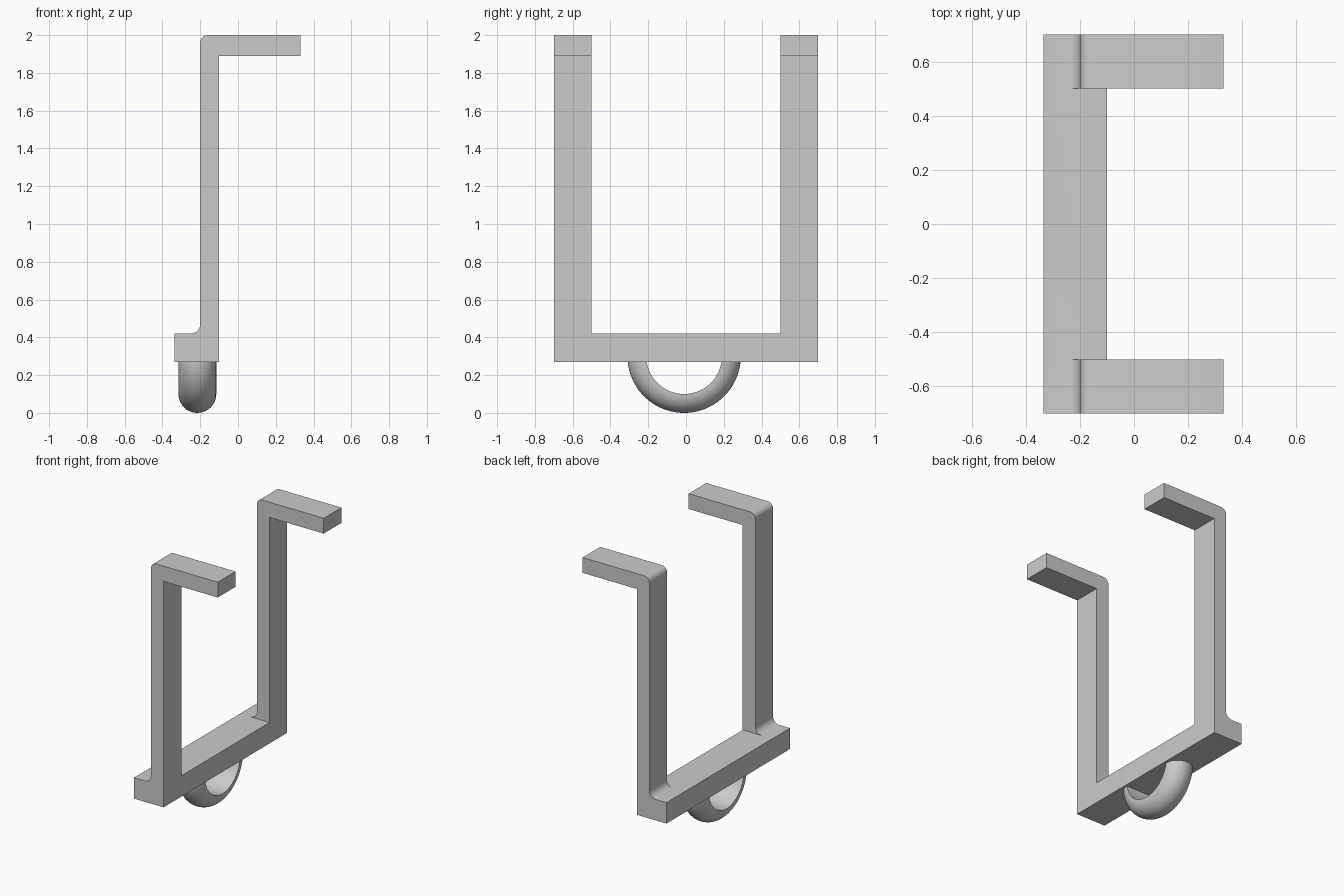
import bpy, bmesh
from math import sin, cos, pi, radians

if "Cube" in bpy.data.objects:
    bpy.data.objects.remove(bpy.data.objects["Cube"], do_unlink=True)

GREY = (0.6, 0.6, 0.6)
mat = bpy.data.materials.new("plain grey")
mat.use_nodes = True
mat.diffuse_color = (*GREY, 1)
mat.node_tree.nodes["Principled BSDF"].inputs["Base Color"].default_value = (*GREY, 1)


def make_object(name, bm):
    bmesh.ops.recalc_face_normals(bm, faces=bm.faces)
    mesh = bpy.data.meshes.new(name)
    bm.to_mesh(mesh)
    bm.free()
    mesh.materials.append(mat)
    ob = bpy.data.objects.new(name, mesh)
    bpy.context.collection.objects.link(ob)
    return ob


def extrude_y(name, profile, y0, y1):
    """Extrude an (x, z) outline along y."""
    bm = bmesh.new()
    face = bm.faces.new([bm.verts.new((x, y0, z)) for x, z in profile])
    new = bmesh.ops.extrude_face_region(bm, geom=[face])["geom"]
    for v in new:
        if isinstance(v, bmesh.types.BMVert):
            v.co.y = y1
    return make_object(name, bm)


def arc(cx, cz, r, start, end, steps=10):
    return [(cx + r * cos(radians(start + (end - start) * i / steps)),
             cz + r * sin(radians(start + (end - start) * i / steps)))
            for i in range(steps + 1)]


def activate(ob):
    bpy.ops.object.select_all(action='DESELECT')
    ob.select_set(True)
    bpy.context.view_layer.objects.active = ob


# Frame: base bar, uprights and hooked tops share one side profile
BACK, WALL, INNER, TIP = -0.335, -0.2, -0.1, 0.33
BOTTOM, LEDGE, TOP = 0.27, 0.42, 2.0
profile = [(BACK, BOTTOM), (INNER, BOTTOM), (INNER, 1.89), (TIP, 1.89), (TIP, TOP)]
profile += arc(WALL + 0.04, TOP - 0.04, 0.04, 90, 180)
profile += arc(WALL - 0.05, LEDGE + 0.05, 0.05, 0, -90)
profile += [(BACK, LEDGE)]
frame = extrude_y("hook_frame", profile, -0.7, 0.7)

# Opening between the two uprights
cutter = extrude_y("opening_cutter", [(-1, LEDGE), (1, LEDGE), (1, 3), (-1, 3)], -0.5, 0.5)
cutter.hide_render = True
cut = frame.modifiers.new("opening", 'BOOLEAN')
cut.operation, cut.solver, cut.object = 'DIFFERENCE', 'EXACT', cutter
activate(frame)
bpy.ops.object.modifier_apply(modifier=cut.name)
bpy.data.objects.remove(cutter, do_unlink=True)
activate(frame)
bpy.ops.object.shade_smooth_by_angle(angle=radians(30))

# Half ring under the base, flat inside and round outside
bm = bmesh.new()
SEGS, SIDES = 48, 20
rings = []
for i in range(SEGS + 1):
    a = pi + pi * i / SEGS
    ring = []
    for j in range(SIDES + 1):
        b = pi * j / SIDES
        r = 0.2 + 0.1 * sin(b)
        ring.append(bm.verts.new((-0.215 + 0.1 * cos(b), -0.01 + r * cos(a), 0.3 + r * sin(a))))
    rings.append(ring)
for p, q in zip(rings, rings[1:]):
    for j in range(SIDES + 1):
        k = (j + 1) % (SIDES + 1)
        bm.faces.new((p[j], p[k], q[k], q[j]))
bm.faces.new(rings[0])
bm.faces.new(rings[-1])
loop = make_object("half_ring", bm)
activate(loop)
bpy.ops.object.shade_smooth_by_angle(angle=radians(30))
